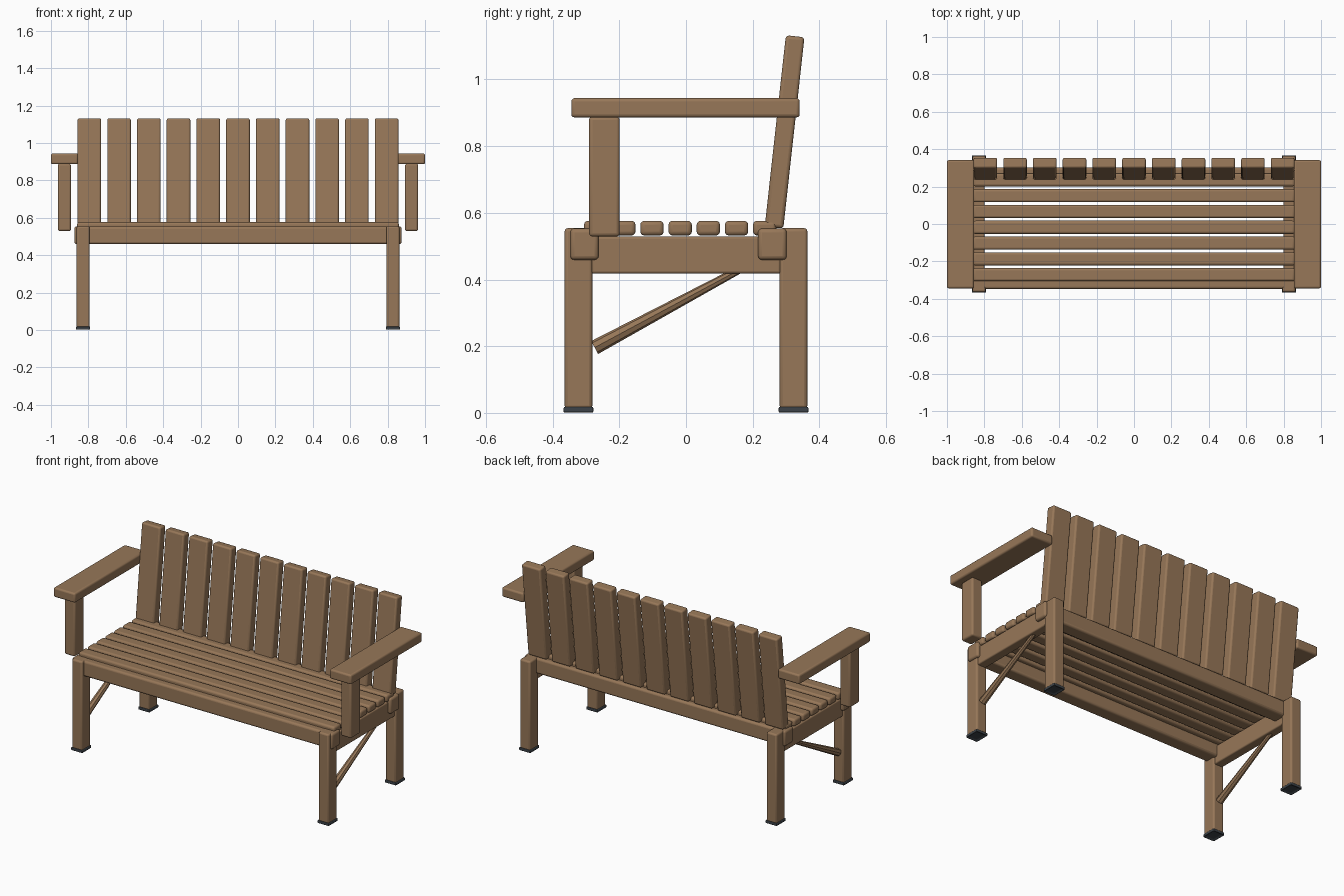
import bpy
import bmesh
import math
from mathutils import Vector

old = bpy.data.objects.get("Cube")
if old:
    bpy.data.objects.remove(old, do_unlink=True)


def make_material(name, rgb):
    mat = bpy.data.materials.new(name)
    mat.use_nodes = True
    mat.diffuse_color = (*rgb, 1)
    bsdf = next(n for n in mat.node_tree.nodes if n.type == 'BSDF_PRINCIPLED')
    bsdf.inputs["Base Color"].default_value = (*rgb, 1)
    return mat


WOOD = make_material("brown wood", (0.31, 0.185, 0.098))
RUBBER = make_material("dark rubber", (0.045, 0.055, 0.065))


def finish(name, bm, mat, bevel=0.0):
    """Turn a bmesh into an object with rounded edges."""
    mesh = bpy.data.meshes.new(name)
    bm.to_mesh(mesh)
    bm.free()
    obj = bpy.data.objects.new(name, mesh)
    bpy.context.collection.objects.link(obj)
    mesh.materials.append(mat)
    if bevel:
        mod = obj.modifiers.new("rounded edges", 'BEVEL')
        mod.width = bevel
        mod.segments = 3
    bpy.ops.object.select_all(action='DESELECT')
    bpy.context.view_layer.objects.active = obj
    obj.select_set(True)
    bpy.ops.object.shade_smooth_by_angle(angle=math.radians(35))
    return obj


def beam(name, x, y, z, bevel=0.01, mat=WOOD, recess=False):
    """Box between the (low, high) limits on each axis."""
    limits = (x, y, z)
    bm = bmesh.new()
    bmesh.ops.create_cube(bm, size=1)
    for v in bm.verts:
        v.co = [lo + (c + 0.5) * (hi - lo) for c, (lo, hi) in zip(v.co, limits)]
    if recess:
        bm.normal_update()
        base = [f for f in bm.faces if f.normal.z < -0.9]
        bmesh.ops.inset_region(bm, faces=base, thickness=0.018)
        bmesh.ops.translate(bm, verts=base[0].verts, vec=(0, 0, 0.008))
    return finish(name, bm, mat, bevel)


def mirrored(side, lo, hi):
    return tuple(sorted((side * lo, side * hi)))


# Parts that occur on both sides
for side, label in ((1, "left"), (-1, "right")):
    leg_x = mirrored(side, 0.793, 0.863)
    foot_x = mirrored(side, 0.79, 0.866)
    for end, place in ((-1, "front"), (1, "back")):
        beam(f"{place}_{label}_leg", leg_x, mirrored(end, 0.281, 0.364), (0.012, 0.554))
        beam(f"{place}_{label}_foot", foot_x, mirrored(end, 0.278, 0.367), (0, 0.018),
             0.004, RUBBER, recess=True)

    beam(f"{label}_side_rail", mirrored(side, 0.8, 0.856), (-0.285, 0.285), (0.418, 0.529), 0.007)
    beam(f"{label}_arm_post", mirrored(side, 0.893, 0.963), (-0.291, -0.199), (0.529, 0.888))
    beam(f"{label}_armrest", mirrored(side, 0.855, 1.0), (-0.344, 0.341), (0.886, 0.944))

    # Tapered diagonal brace
    low, high = Vector((side * 0.828, -0.274, 0.196)), Vector((side * 0.828, 0.18, 0.44))
    bm = bmesh.new()
    bmesh.ops.create_cone(bm, cap_ends=True, segments=8, radius1=0.022, radius2=0.011,
                          depth=(high - low).length)
    brace = finish(f"{label}_diagonal_brace", bm, WOOD)
    brace.location = (low + high) / 2
    brace.rotation_euler = (high - low).to_track_quat('Z', 'Y').to_euler()

# Long rails under the seat
beam("front_rail", (-0.875, 0.875), (-0.347, -0.262), (0.459, 0.553), 0.012)
beam("back_rail", (-0.875, 0.875), (0.216, 0.302), (0.459, 0.553), 0.012)

# Seat slats
for i in range(7):
    y = -0.271 + i * 0.0845
    beam(f"seat_slat_{i + 1}", (-0.86, 0.86), (y - 0.035, y + 0.035), (0.532, 0.576), 0.012)

# Leaning back slats, each pivoting about its foot
LEAN = math.atan2(0.063, 0.57)
for i in range(11):
    slat = beam(f"back_slat_{i + 1}", (-0.063, 0.063), (-0.028, 0.028), (0, 0.577))
    slat.location = ((i - 5) * 0.159, 0.264, 0.556)
    slat.rotation_euler.x = -LEAN
